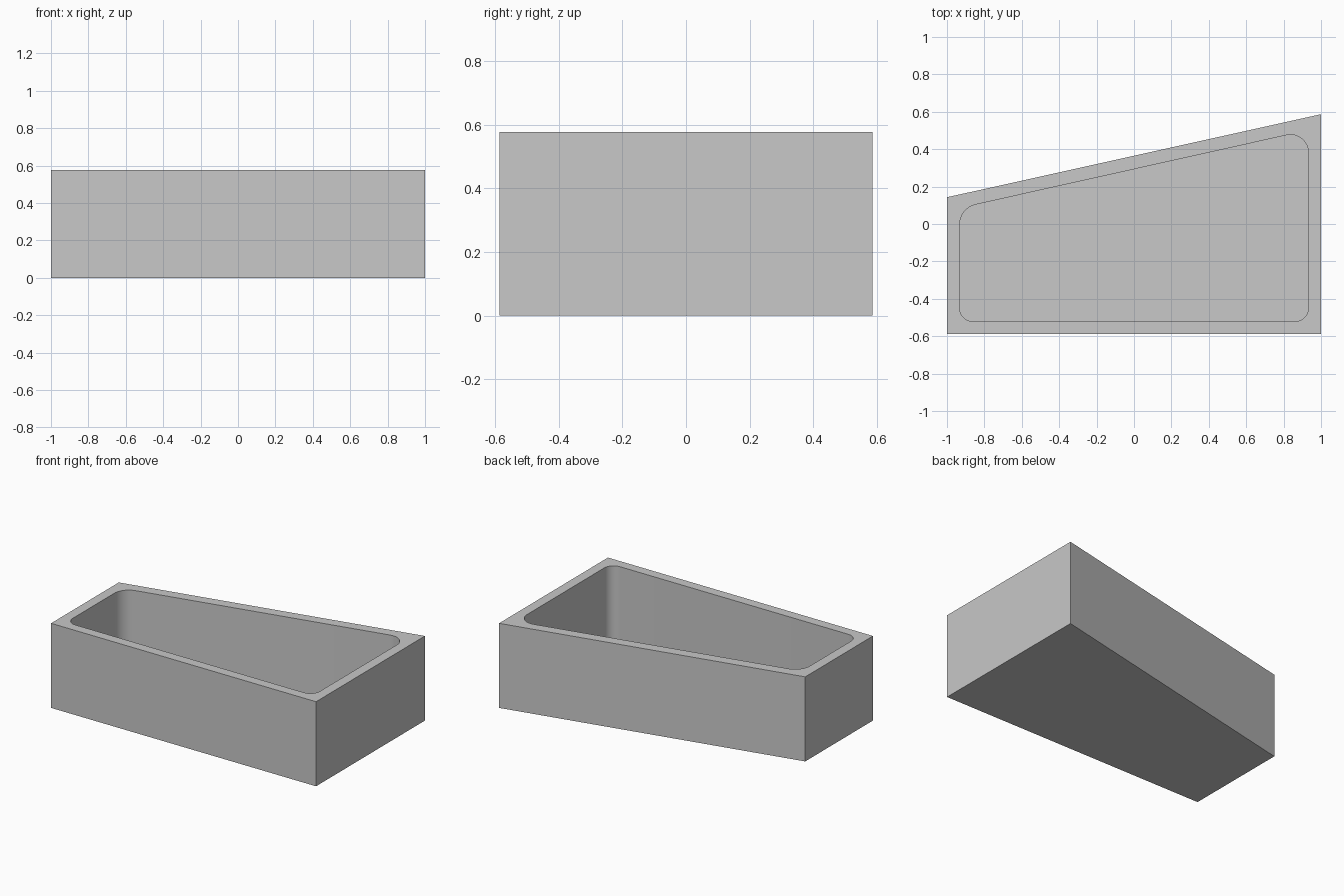
import bpy, bmesh, math
from mathutils import Vector

cube = bpy.data.objects.get("Cube")
if cube:
    bpy.data.objects.remove(cube, do_unlink=True)

HEIGHT, FLOOR = 0.577, 0.03

grey = bpy.data.materials.new("plain grey")
grey.use_nodes = True
colour = (0.578, 0.578, 0.578, 1)
grey.diffuse_color = colour
grey.node_tree.nodes["Principled BSDF"].inputs["Base Color"].default_value = colour


def rounded(corners, radii, steps=12):
    """Round each corner of a counter-clockwise convex outline."""
    points = []
    for i, radius in enumerate(radii):
        corner = Vector(corners[i])
        to_prev = (Vector(corners[i - 1]) - corner).normalized()
        to_next = (Vector(corners[(i + 1) % len(corners)]) - corner).normalized()
        half = to_prev.angle(to_next) / 2
        centre = corner + (to_prev + to_next).normalized() * radius / math.sin(half)
        start = corner + to_prev * radius / math.tan(half) - centre
        sweep = math.pi - 2 * half
        begin = math.atan2(start.y, start.x)
        for s in range(steps + 1):
            a = begin + sweep * s / steps
            points.append(centre + radius * Vector((math.cos(a), math.sin(a))))
    return points


def ring(bm, outline, z):
    return [bm.verts.new((p[0], p[1], z)) for p in outline]


def walls(bm, low, high):
    n = len(low)
    return [bm.faces.new((low[i], low[(i + 1) % n], high[(i + 1) % n], high[i]))
            for i in range(n)]


outer = [(-1, -0.587), (1, -0.587), (1, 0.587), (-1, 0.143)]
inner = rounded([(-0.932, -0.52), (0.932, -0.52), (0.932, 0.501), (-0.932, 0.085)],
                [0.07, 0.07, 0.095, 0.11])

bm = bmesh.new()

# Outer shell and underside
base, top = ring(bm, outer, 0), ring(bm, outer, HEIGHT)
walls(bm, base, top)
bm.faces.new(base)

# Cavity walls and floor
low, rim = ring(bm, inner, FLOOR), ring(bm, inner, HEIGHT)
walls(bm, low, rim)
bm.faces.new(low)

# Flat rim between the two outlines
open_edges = [e for e in bm.edges if e.is_boundary]
bmesh.ops.triangle_fill(bm, edges=open_edges, use_beauty=True, normal=(0, 0, 1))
bmesh.ops.recalc_face_normals(bm, faces=bm.faces)

mesh = bpy.data.meshes.new("tapered_tray")
bm.to_mesh(mesh)
bm.free()
mesh.materials.append(grey)

tray = bpy.data.objects.new("tapered_tray", mesh)
bpy.context.collection.objects.link(tray)
bpy.ops.object.select_all(action="DESELECT")
tray.select_set(True)
bpy.context.view_layer.objects.active = tray
bpy.ops.object.shade_smooth_by_angle(angle=math.radians(30))
